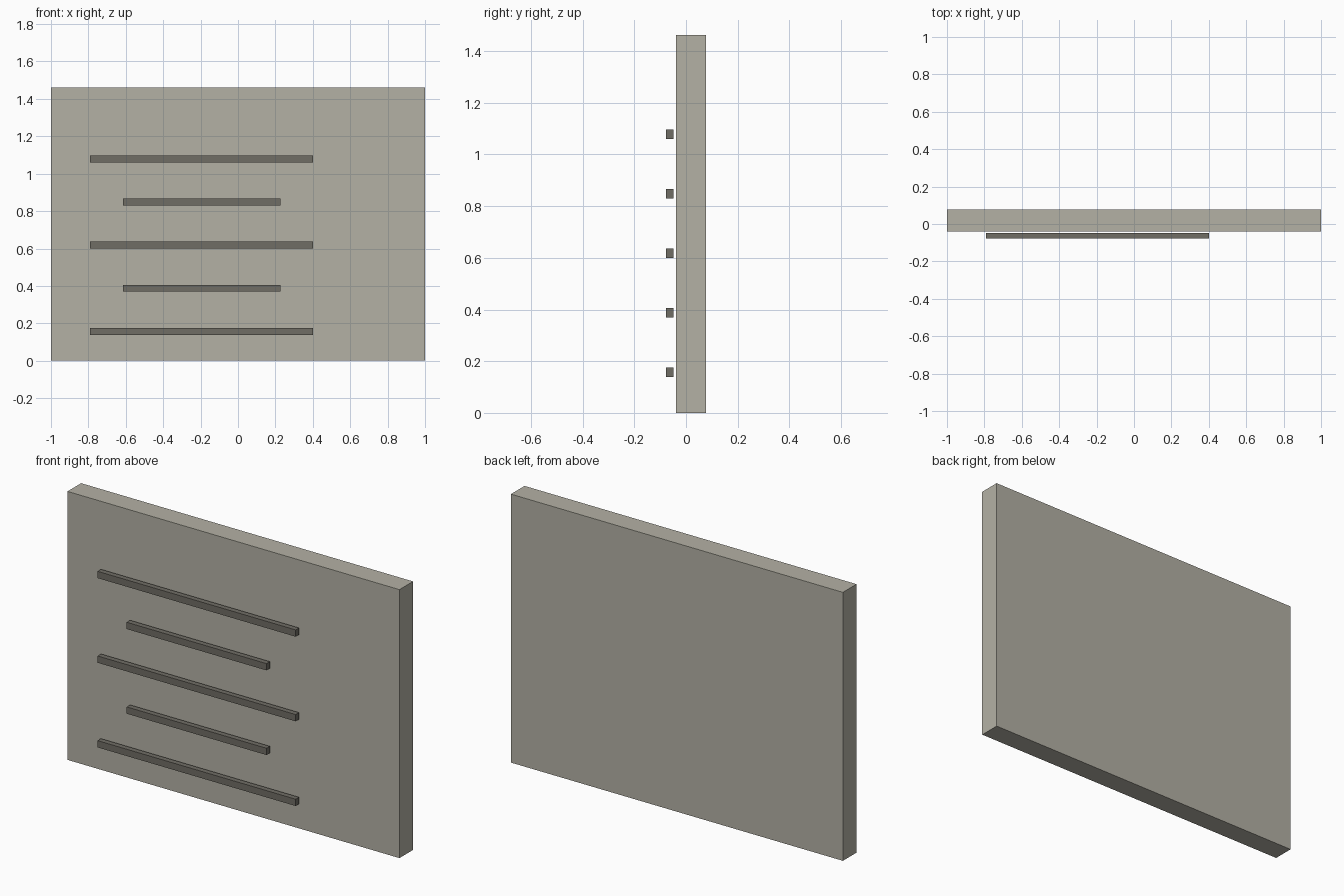
import bpy

if "Cube" in bpy.data.objects:
    bpy.data.objects.remove(bpy.data.objects["Cube"])


def material(name, color):
    mat = bpy.data.materials.new(name)
    mat.diffuse_color = (*color, 1.0)
    mat.use_nodes = True
    mat.node_tree.nodes["Principled BSDF"].inputs["Base Color"].default_value = mat.diffuse_color
    return mat


def box(name, low, high, mat):
    """Axis-aligned box between two corners."""
    center = [(a + b) / 2 for a, b in zip(low, high)]
    bpy.ops.mesh.primitive_cube_add(size=1, location=center)
    obj = bpy.context.object
    obj.name = name
    obj.scale = [b - a for a, b in zip(low, high)]
    bpy.ops.object.transform_apply(location=False, rotation=False, scale=True)
    obj.data.materials.append(mat)
    return obj


stone = material("warm_light_grey", (0.456, 0.440, 0.376))
metal = material("dark_warm_grey", (0.162, 0.153, 0.130))

# Wall slab
box("wall_panel", (-1, -0.039, 0), (1, 0.078, 1.462), stone)

# Horizontal bars floating just off the front, alternately long and short
BAR_X, BAR_HEIGHT = -0.195, 0.037
for i in range(5):
    half = 0.597 if i % 2 == 0 else 0.421
    z = 0.157 + 0.2305 * i
    box(f"front_bar_{i + 1}",
        (BAR_X - half, -0.078, z - BAR_HEIGHT / 2),
        (BAR_X + half, -0.049, z + BAR_HEIGHT / 2), metal)
